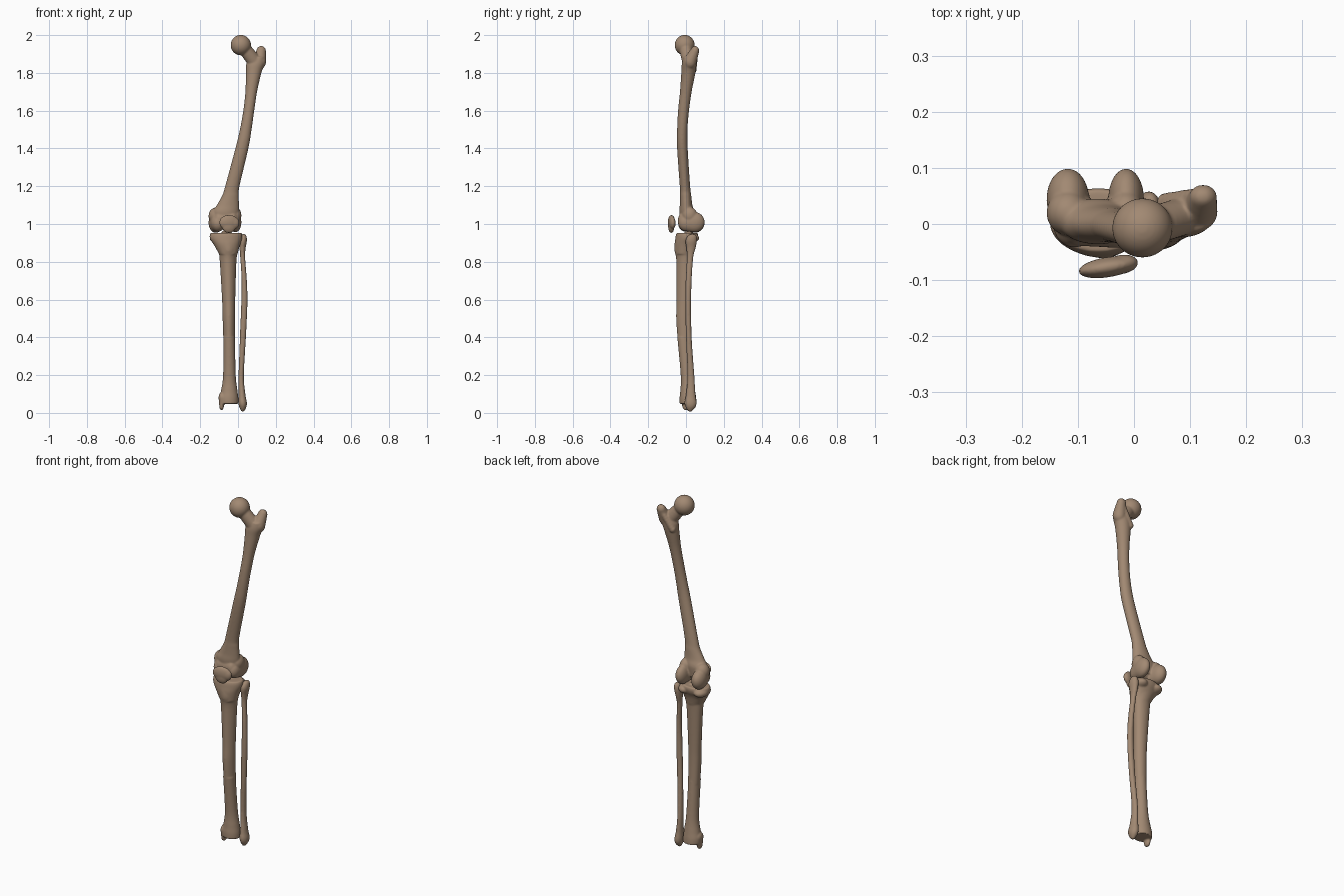
import bpy, bmesh, math
from mathutils import Vector, Matrix

bone = bpy.data.materials.new("bone tan")
bone.diffuse_color = (0.36, 0.25, 0.17, 1)
N = 32


def catmull(rows, steps=6):
    """Smoothly subdivide a list of equal-length rows."""
    out = []
    for i in range(len(rows) - 1):
        a, b, c, d = (rows[max(0, min(len(rows) - 1, i + k))] for k in (-1, 0, 1, 2))
        for s in range(steps):
            t = s / steps
            out.append([0.5 * (2*q + (r-p)*t + (2*p-5*q+4*r-w)*t*t + (3*q-p-3*r+w)*t**3)
                        for p, q, r, w in zip(a, b, c, d)])
    return out + [list(rows[-1])]


def loft(bm, rows, tri=0.0):
    """Closed vertical tube; each row is z, x min, x max, y min, y max."""
    rings = []
    for z, x0, x1, y0, y1 in catmull(rows):
        ring = []
        for k in range(N):
            a = 2 * math.pi * k / N
            ring.append(bm.verts.new(((x0+x1)/2 + (x1-x0)/2*math.cos(a)*(1+tri*math.sin(a)),
                                      (y0+y1)/2 + (y1-y0)/2*math.sin(a), z)))
        rings.append(ring)
    for r, s in zip(rings, rings[1:]):
        for k in range(N):
            bm.faces.new((r[k], r[(k+1) % N], s[(k+1) % N], s[k]))
    bm.faces.new(rings[0][::-1])
    bm.faces.new(rings[-1])


def blob(bm, c, r, rot=None):
    m = Matrix.Translation(c) @ (rot or Matrix()) @ Matrix.Diagonal((*r, 1))
    bmesh.ops.create_uvsphere(bm, u_segments=32, v_segments=20, radius=1, matrix=m)


def chain(bm, p, q, r, s, n=8):
    """Row of overlapping ellipsoids from p to q, radii r to s."""
    for i in range(n + 1):
        t = i / n
        blob(bm, Vector(p).lerp(Vector(q), t), Vector(r).lerp(Vector(s), t))


def finish(bm, name, smooth=8):
    """Fuse the overlapping masses into one smooth skin."""
    bmesh.ops.recalc_face_normals(bm, faces=bm.faces)
    me = bpy.data.meshes.new(name)
    bm.to_mesh(me)
    bm.free()
    ob = bpy.data.objects.new(name, me)
    bpy.context.collection.objects.link(ob)
    rm = ob.modifiers.new("fuse", 'REMESH')
    rm.mode, rm.voxel_size, rm.use_smooth_shade = 'VOXEL', 0.004, True
    sm = ob.modifiers.new("soften", 'SMOOTH')
    sm.factor, sm.iterations = 0.5, smooth
    bpy.context.view_layer.objects.active = ob
    for m in ("fuse", "soften"):
        bpy.ops.object.modifier_apply(modifier=m)
    ob.data.materials.clear()
    ob.data.materials.append(bone)
    ob.data.polygons.foreach_set("use_smooth", [True] * len(ob.data.polygons))


# Thigh bone: shaft, ball head, neck, trochanters, condyles
bm = bmesh.new()
loft(bm, [(1.00, -0.12, -0.01, -0.03, 0.04), (1.06, -0.135, 0.005, -0.036, 0.045),
          (1.10, -0.112, 0.005, -0.033, 0.034), (1.15, -0.084, 0.004, -0.032, 0.028),
          (1.20, -0.068, 0.008, -0.033, 0.022), (1.40, -0.014, 0.055, -0.047, 0.009),
          (1.50, 0.010, 0.072, -0.047, 0.008), (1.60, 0.028, 0.086, -0.042, 0.016),
          (1.70, 0.039, 0.101, -0.032, 0.030), (1.80, 0.042, 0.124, -0.025, 0.050),
          (1.85, 0.045, 0.142, -0.022, 0.055), (1.885, 0.075, 0.143, -0.012, 0.056)])
blob(bm, (0.015, -0.007, 1.947), (0.054, 0.053, 0.054))
chain(bm, (0.03, -0.004, 1.935), (0.09, 0.015, 1.856), (0.034,) * 3, (0.036, 0.034, 0.042))
chain(bm, (0.115, 0.022, 1.86), (0.123, 0.048, 1.917), (0.034, 0.034, 0.04), (0.025, 0.022, 0.026))
chain(bm, (0.12, 0.05, 1.91), (0.058, 0.038, 1.815), (0.016,) * 3, (0.018,) * 3)
for x, w, z in ((-0.118, 0.038, 1.007), (-0.014, 0.032, 1.01)):
    chain(bm, (x, 0.044, z), (x + (0.012 if x < -0.1 else -0.006), 0.0, z - 0.003),
          (w, 0.055, 0.054), (w, 0.042, 0.045))
    blob(bm, (x, 0.02, z + 0.035), (w, 0.04, 0.045))
chain(bm, (-0.10, -0.002, 1.02), (-0.03, -0.006, 1.02), (0.03, 0.037, 0.045), (0.03, 0.037, 0.045))
finish(bm, "thigh_bone")

# Kneecap: tilted rounded disc, tapering to a lower point
bm = bmesh.new()
tilt = Matrix.Rotation(math.radians(9), 4, 'Z')
blob(bm, (-0.047, -0.077, 1.008), (0.053, 0.018, 0.040), tilt)
blob(bm, (-0.048, -0.078, 0.990), (0.038, 0.016, 0.038), tilt)
blob(bm, (-0.022, -0.072, 1.005), (0.030, 0.017, 0.032), tilt)
finish(bm, "kneecap", 6)

# Shin bone: triangular shaft, plateau, front bump, ankle flare and inner ankle knob
bm = bmesh.new()
loft(bm, [(0.048, -0.098, 0.002, -0.034, 0.056), (0.08, -0.099, 0.002, -0.034, 0.054),
          (0.12, -0.090, -0.003, -0.030, 0.048), (0.20, -0.079, -0.012, -0.028, 0.038),
          (0.40, -0.078, -0.016, -0.046, 0.024)])
loft(bm, [(0.38, -0.077, -0.017, -0.044, 0.024), (0.50, -0.081, -0.016, -0.052, 0.021),
          (0.60, -0.084, -0.015, -0.050, 0.022), (0.80, -0.096, -0.009, -0.051, 0.030),
          (0.86, -0.104, 0.001, -0.061, 0.036), (0.90, -0.132, 0.014, -0.060, 0.050)], 0.18)
loft(bm, [(0.84, -0.100, -0.002, -0.056, 0.034), (0.89, -0.128, 0.010, -0.060, 0.046),
          (0.92, -0.148, 0.021, -0.057, 0.060), (0.94, -0.150, 0.023, -0.054, 0.064),
          (0.953, -0.145, 0.019, -0.049, 0.060)])
for x in (-0.112, -0.018):
    blob(bm, (x, 0.022, 0.925), (0.038, 0.048, 0.026))
for x in (-0.075, -0.050):
    blob(bm, (x, 0.012, 0.950), (0.011, 0.020, 0.016))
chain(bm, (-0.085, 0.003, 0.08), (-0.087, 0.0, 0.034), (0.018, 0.03, 0.03), (0.012, 0.020, 0.02))
finish(bm, "shin_bone")

# Calf bone: slim shaft with knobbed head and outer ankle tip
bm = bmesh.new()
loft(bm, [(0.008, 0.018, 0.032, 0.012, 0.030), (0.03, 0.007, 0.044, -0.002, 0.050),
          (0.055, 0.002, 0.047, -0.008, 0.056), (0.10, 0.003, 0.039, 0.000, 0.050),
          (0.20, 0.003, 0.031, 0.008, 0.044), (0.40, 0.010, 0.042, 0.000, 0.030),
          (0.58, 0.017, 0.050, -0.004, 0.027), (0.70, 0.019, 0.047, -0.002, 0.030),
          (0.82, 0.012, 0.038, 0.005, 0.038), (0.87, 0.008, 0.040, 0.002, 0.050),
          (0.91, 0.005, 0.047, -0.003, 0.058), (0.935, 0.012, 0.045, 0.008, 0.056),
          (0.946, 0.020, 0.038, 0.022, 0.048)])
finish(bm, "calf_bone", 5)
